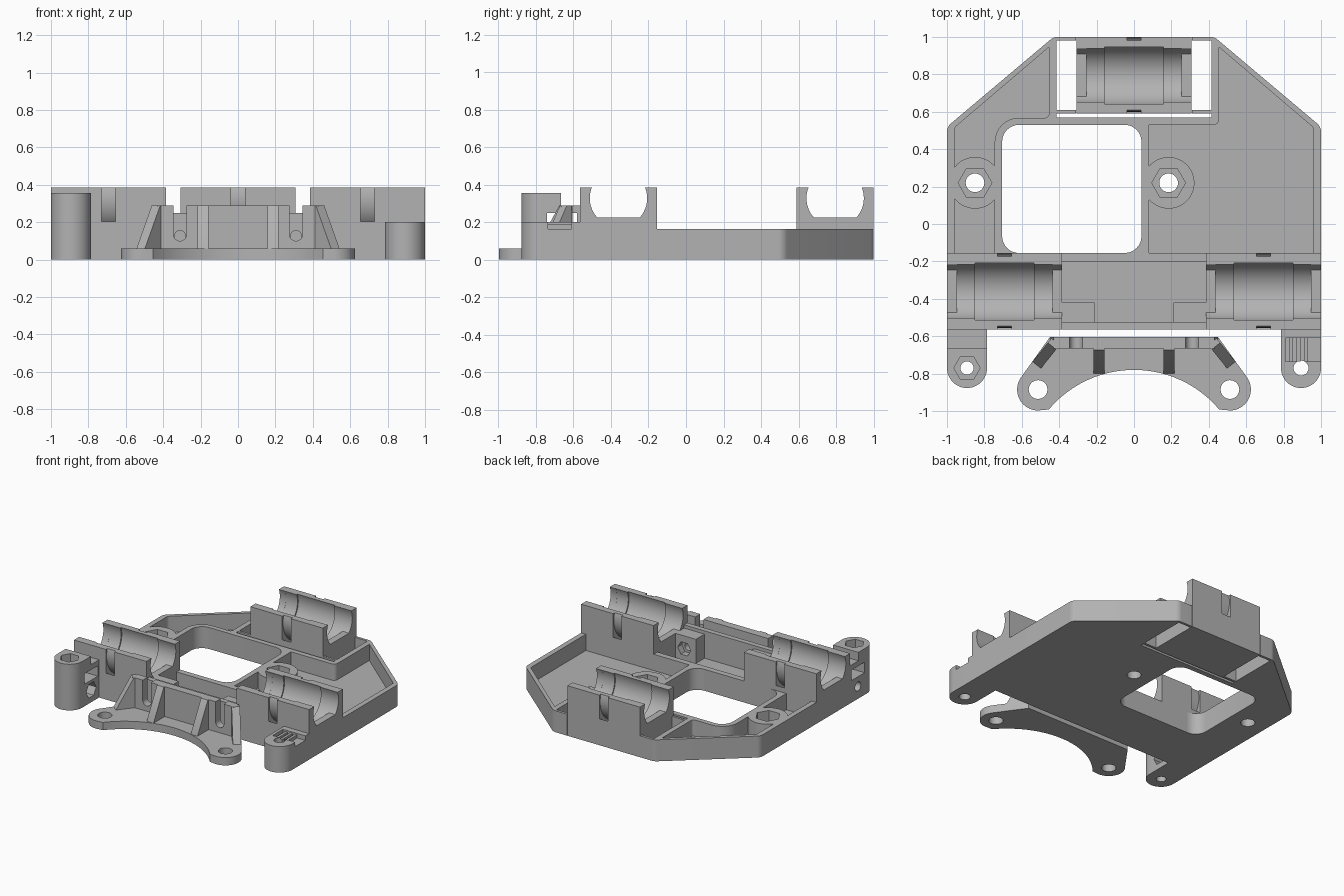
import bpy
from math import sin, cos, pi, atan2, hypot
from mathutils import Vector, Matrix

cube = bpy.data.objects.get("Cube")
if cube:
    bpy.data.objects.remove(cube, do_unlink=True)

mat = bpy.data.materials.new("grey plastic")
mat.use_nodes = True
GREY = (0.45, 0.45, 0.45, 1)
mat.diffuse_color = GREY
mat.node_tree.nodes["Principled BSDF"].inputs["Base Color"].default_value = GREY


# ---- helpers ----
def ngon(cx, cy, r, n=48):
    return [(cx + r * cos(2 * pi * i / n), cy + r * sin(2 * pi * i / n)) for i in range(n)]


def rect(x0, x1, y0, y1):
    return [(x0, y0), (x1, y0), (x1, y1), (x0, y1)]


def rounded(pts, r, seg=8):
    """Round every corner of a polygon; r is one radius or one per corner."""
    out = []
    for i, p in enumerate(pts):
        rad = r[i] if isinstance(r, list) else r
        p = Vector(p)
        a = (Vector(pts[i - 1]) - p).normalized()
        b = (Vector(pts[(i + 1) % len(pts)]) - p).normalized()
        if rad == 0:
            out.append(tuple(p))
            continue
        half = a.angle(b) / 2
        c = p + (a + b).normalized() * rad / sin(half)
        s, e = p + a * rad / math_tan(half) - c, p + b * rad / math_tan(half) - c
        a0 = atan2(s.y, s.x)
        turn = (atan2(e.y, e.x) - a0 + pi) % (2 * pi) - pi
        out += [(c.x + rad * cos(a0 + turn * k / seg), c.y + rad * sin(a0 + turn * k / seg))
                for k in range(seg + 1)]
    return out


def math_tan(a):
    return sin(a) / cos(a)


def prism(name, pts, lo, hi, axis="z"):
    """Extrude a polygon: in xy along z, in yz along x, or in xz along y."""
    place = {"z": lambda u, v, w: (u, v, w),
             "x": lambda u, v, w: (w, u, v),
             "y": lambda u, v, w: (u, w, v)}[axis]
    n = len(pts)
    verts = [place(u, v, w) for w in (lo, hi) for u, v in pts]
    faces = [list(range(n))[::-1], list(range(n, 2 * n))]
    faces += [[i, (i + 1) % n, n + (i + 1) % n, n + i] for i in range(n)]
    mesh = bpy.data.meshes.new(name)
    mesh.from_pydata(verts, [], faces)
    import_bm = bmesh.new()
    import_bm.from_mesh(mesh)
    bmesh.ops.recalc_face_normals(import_bm, faces=import_bm.faces)
    import_bm.to_mesh(mesh)
    import_bm.free()
    mesh.materials.append(mat)
    ob = bpy.data.objects.new(name, mesh)
    bpy.context.collection.objects.link(ob)
    return ob


def combine(ob, tools, op="DIFFERENCE"):
    for tool in tools:
        mod = ob.modifiers.new("bool", "BOOLEAN")
        mod.operation, mod.solver, mod.object = op, "EXACT", tool
        bpy.context.view_layer.update()
        mesh = bpy.data.meshes.new_from_object(
            ob.evaluated_get(bpy.context.evaluated_depsgraph_get()))
        ob.modifiers.clear()
        ob.data = mesh
        bpy.data.objects.remove(tool, do_unlink=True)
    return ob


def cutter(pts, lo, hi, axis="z"):
    return prism("cutter", pts, lo, hi, axis)


import bmesh

RIM, FLOOR, TOP = 0.165, 0.04, 0.385
BACK, FRONT = -0.155, -0.565

# ---- tray with rim, window, pockets and rear opening ----
outline = [(-1, BACK), (1, BACK), (1, 0.52), (0.43, 1), (-0.43, 1), (-1, 0.52)]
tray = prism("tray", rounded(outline, [0, 0, 0.06, 0.06, 0.06, 0.06]), 0, RIM)
left_pocket = [(-0.96, BACK), (-0.745, BACK), (-0.745, 0.568), (-0.455, 0.568),
               (-0.455, 0.945), (-0.96, 0.515)]
right_pocket = [(0.08, BACK), (0.96, BACK), (0.96, 0.515), (0.455, 0.945),
                (0.455, 0.53), (0.08, 0.53)]
combine(tray, [
    cutter(rounded(left_pocket, [0, 0, 0.13, 0.02, 0, 0.03]), FLOOR, 1),
    cutter(rounded(right_pocket, [0, 0, 0.03, 0, 0.03, 0]), FLOOR, 1)])
bosses = ((-0.85, 0.22), (0.185, 0.22))
combine(tray, [prism("boss", ngon(x, y, 0.138), 0.01, RIM) for x, y in bosses], "UNION")
cuts = [cutter(rounded(rect(-0.705, 0.04, BACK, 0.53), 0.09), -1, 1),
        cutter(rect(-0.415, 0.415, 0.57, 0.592), -1, 1),
        cutter(rect(-0.415, -0.31, 0.61, 0.98), -1, 1),
        cutter(rect(0.31, 0.415, 0.61, 0.98), -1, 1),
        cutter(rect(-0.31, 0.31, 0.592, 1.1), -1, 1)]
for x, y in bosses:
    cuts += [cutter(ngon(x, y, 0.05, 32), -1, 1), cutter(ngon(x, y, 0.09, 6), 0.08, 1)]
combine(tray, cuts)


# ---- bearing holders: cradle, end lips and tie tunnel ----
def bearing_holder(name, cx, cy):
    holder = prism(name, rect(cx - 0.308, cx + 0.308, cy - 0.205, cy + 0.205), 0, TOP)
    axis_z = 0.328
    bore = cutter(ngon(cy, axis_z, 0.153, 64), cx - 1, cx + 1, "x")
    combine(bore, [cutter(rect(cx - 2, cx + 2, cy - 1, cy + 1), -1, 0.225)])
    ring = cutter(ngon(cy, axis_z, 0.24, 64), cx - 0.037, cx + 0.037, "x")
    combine(ring, [cutter(ngon(cy, axis_z, 0.195, 64), cx - 1, cx + 1, "x")])
    return combine(holder, [
        bore,
        cutter(ngon(cy, axis_z, 0.1535, 64), cx - 0.255, cx + 0.255, "x"),
        cutter(ngon(cy, axis_z, 0.163, 64), cx - 0.158, cx + 0.158, "x"),
        ring])


bearing_holder("rear_bearing_holder", 0, 0.795)
bearing_holder("front_right_bearing_holder", -0.692, -0.36)
bearing_holder("front_left_bearing_holder", 0.692, -0.36)

# ---- bridge between the front holders, with nut blocks ----
bridge = prism("bridge", rect(-0.385, 0.385, FRONT, BACK), 0, RIM)
combine(bridge, [cutter(rect(-1, 1, -0.525, -0.2), FLOOR, 1)])
combine(bridge, [prism("wall", rect(-0.385, 0.385, FRONT, -0.525), 0.01, 0.25)], "UNION")
for s in (-1, 1):
    block = rect(*sorted((s * 0.385, s * 0.21)), -0.53, -0.42)
    combine(bridge, [prism("block", block, 0.01, 0.225)], "UNION")
    combine(bridge, [cutter(ngon(s * 0.31, 0.125, 0.03, 24), -0.7, -0.3, "y"),
                     cutter(ngon(s * 0.31, 0.125, 0.055, 6), -0.47, -0.3, "y")])


# ---- belt posts ----
def post_outline(cx):
    arc = [(cx + 0.107 * cos(a), -0.77 + 0.107 * sin(a))
           for a in [pi + pi * i / 24 for i in range(25)]]
    return arc + [(cx + 0.107, FRONT), (cx - 0.107, FRONT)]


tall_post = prism("tall_belt_post", post_outline(-0.893), 0, 0.355)
combine(tall_post, [
    cutter(rect(-1.1, -0.7, -0.665, -0.5), 0.29, 1),
    cutter(rect(-1.1, -0.7, -0.74, -0.58), 0.17, 0.25),
    cutter(ngon(-0.893, -0.77, 0.035, 24), -1, 1),
    cutter(ngon(-0.893, -0.77, 0.07, 6), 0.28, 1),
    cutter(ngon(-0.66, 0.095, 0.035, 24), -1.1, -0.7, "x"),
    cutter(ngon(-0.66, 0.095, 0.06, 6), -0.86, -0.7, "x")])

low_post = prism("low_belt_post", post_outline(0.893), 0, 0.2)
combine(low_post, [cutter(rect(0.81, 1.1, -0.735, -0.61), 0.165, 1),
                   cutter(ngon(0.893, -0.77, 0.04, 32), -1, 1)])
for i in range(3):
    x = 0.83 + i * 0.04
    prism("belt_tooth", rect(x, x + 0.02, -0.735, -0.61), 0.16, 0.19)

# ---- fan bracket: curved foot, wall with slots, ribs ----
ear_x, ear_y, ear_r = 0.513, -0.885, 0.112
side = [(0.45, -0.605)]
side += [(ear_x + ear_r * cos(a), ear_y + ear_r * sin(a))
         for a in [0.6 - (0.6 + pi / 2) * i / 16 for i in range(17)]]
side += [(0.596 * sin(a), -1.376 + 0.596 * cos(a)) for a in [0.87 * i / 12 for i in range(12, 0, -1)]]
foot = prism("fan_bracket_foot", side + [(0, -0.78)] + [(-x, y) for x, y in reversed(side)], 0, 0.06)
combine(foot, [cutter(ngon(s * ear_x, ear_y, 0.05, 32), -1, 1) for s in (-1, 1)])

wall = prism("fan_bracket_wall",
             [(-0.45, 0.05), (0.45, 0.05), (0.43, 0.29), (-0.43, 0.29)], -0.665, -0.605, "y")
for s in (-1, 1):
    cx = s * 0.31
    slot = [(cx + 0.035 * cos(a), 0.135 + 0.035 * sin(a)) for a in [pi + pi * i / 12 for i in range(13)]]
    combine(wall, [cutter(slot + [(cx + 0.035, 0.5), (cx - 0.035, 0.5)], -1, 0, "y")])


def rib(x, y, angle, length):
    """Sloping web standing on the foot and leaning on the wall."""
    ob = prism("fan_bracket_rib", [(0.02, 0.05), (-length, 0.05), (-length, 0.06), (-0.01, 0.29), (0.02, 0.29)],
               -0.029, 0.029, "x")
    ob.data.transform(Matrix.Translation((x, y, 0)) @ Matrix.Rotation(angle, 4, "Z"))


for s in (-1, 1):
    rib(s * 0.187, -0.665, 0, 0.135)
    rib(s * 0.432, -0.645, s * 0.68, 0.14)

# ---- smooth the curved faces, keep edges sharp ----
bpy.ops.object.select_all(action="DESELECT")
for ob in bpy.context.scene.objects:
    if ob.type == "MESH" and ob.data.materials and ob.data.materials[0] == mat:
        ob.select_set(True)
        bpy.context.view_layer.objects.active = ob
bpy.ops.object.shade_smooth_by_angle(angle=0.5)
